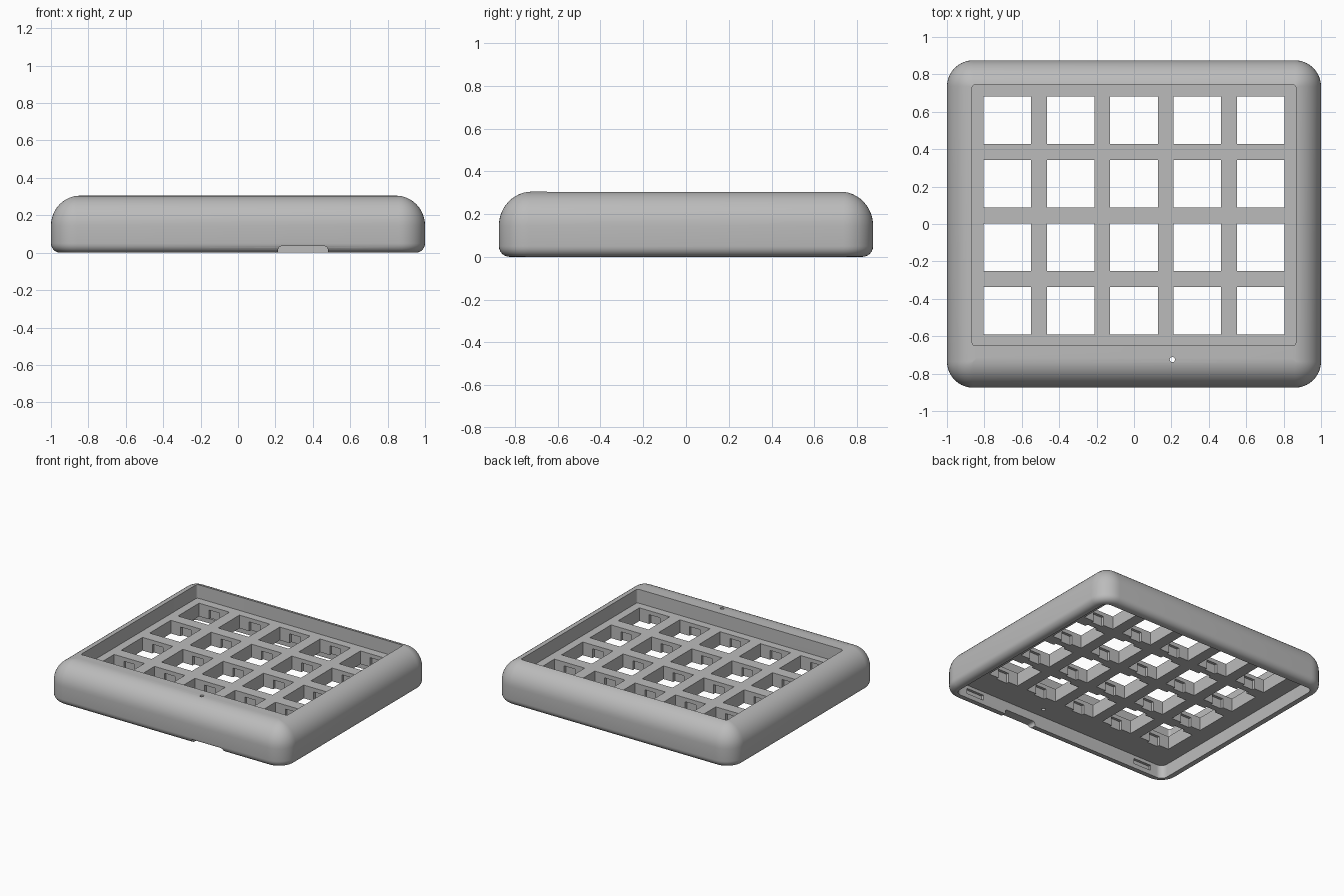
import bpy, bmesh, math
from mathutils import Matrix, Vector

cube = bpy.data.objects.get("Cube")
if cube:
    bpy.data.objects.remove(cube, do_unlink=True)

grey = bpy.data.materials.new("plain grey")
grey.use_nodes = True
colour = (0.5, 0.5, 0.5, 1)
grey.diffuse_color = colour
grey.node_tree.nodes["Principled BSDF"].inputs["Base Color"].default_value = colour

HALF_X, HALF_Y, HEIGHT = 1.0, 0.875, 0.305
PLATE_TOP, PLATE_BOTTOM = 0.2, 0.1


def make_object(name, bm):
    bmesh.ops.recalc_face_normals(bm, faces=bm.faces)
    mesh = bpy.data.meshes.new(name)
    bm.to_mesh(mesh)
    bm.free()
    mesh.materials.append(grey)
    obj = bpy.data.objects.new(name, mesh)
    bpy.context.collection.objects.link(obj)
    return obj


def ring(bm, x0, x1, y0, y1, r, z, steps=10):
    """Rounded rectangle of vertices at height z."""
    corners = [(x1 - r, y1 - r), (x0 + r, y1 - r), (x0 + r, y0 + r), (x1 - r, y0 + r)]
    verts = []
    for i, (cx, cy) in enumerate(corners):
        for k in range(steps + 1):
            a = math.pi / 2 * (i + k / steps)
            verts.append(bm.verts.new((cx + r * math.cos(a), cy + r * math.sin(a), z)))
    return verts


def loft(name, sections):
    """Closed solid through a stack of rounded rectangles."""
    bm = bmesh.new()
    rings = [ring(bm, *s) for s in sections]
    n = len(rings[0])
    for low, high in zip(rings, rings[1:]):
        for i in range(n):
            j = (i + 1) % n
            bm.faces.new((low[i], low[j], high[j], high[i]))
    bm.faces.new(rings[0][::-1])
    bm.faces.new(rings[-1])
    return make_object(name, bm)


def boxes(name, items):
    """Several separate boxes, each given as centre and size."""
    bm = bmesh.new()
    for centre, size in items:
        m = Matrix.Translation(centre) @ Matrix.Diagonal((*size, 1))
        bmesh.ops.create_cube(bm, size=1, matrix=m)
    return make_object(name, bm)


def cut(target, cutter):
    cutter.hide_render = True
    mod = target.modifiers.new("cut", 'BOOLEAN')
    mod.operation, mod.solver, mod.object = 'DIFFERENCE', 'EXACT', cutter
    bpy.context.view_layer.objects.active = target
    bpy.ops.object.modifier_apply(modifier=mod.name)
    bpy.data.objects.remove(cutter, do_unlink=True)


# Outer body: small rounding below, large rounding above
profile = []
for k in range(7):
    a = math.pi / 2 * k / 6
    profile.append((0.05 * (1 - math.sin(a)), 0.05 * (1 - math.cos(a))))
for k in range(13):
    a = math.pi / 2 * k / 12
    profile.append((0.155 * (1 - math.cos(a)), HEIGHT - 0.16 * (1 - math.sin(a))))
case = loft("keypad_case", [
    (-HALF_X + d, HALF_X - d, -HALF_Y + d, HALF_Y - d, max(0.14 - d, 0.004), z)
    for d, z in profile])

# Recess above the plate and cavity below it
cut(case, loft("recess_cutter", [(-0.865, 0.865, -0.65, 0.745, 0.015, z)
                                 for z in (PLATE_TOP, 0.5)]))
cut(case, loft("cavity_cutter", [(-0.93, 0.93, -0.805, 0.805, 0.05, z)
                                 for z in (-0.2, PLATE_BOTTOM)]))

# Switch openings, with clip pockets in their front and back walls
cells = [(-0.677 + 0.3385 * i, -0.463 + 0.3395 * j) for i in range(5) for j in range(4)]
cut(case, boxes("opening_cutter", [((x, y, 0.15), (0.254, 0.254, 0.3)) for x, y in cells]))
cut(case, boxes("clip_cutter", [((x, y, 0.11), (0.09, 0.295, 0.12)) for x, y in cells]))

# Cable notch in the front rim
notch = loft("notch_cutter", [(0.215, 0.48, -0.04, 0.035, 0.018, z) for z in (0.78, 1.0)])
notch.data.transform(Matrix.Rotation(math.pi / 2, 4, 'X'))
cut(case, notch)

# Snap slots inside the front and back walls
cut(case, boxes("slot_cutter", [((x, y, 0.055), (0.15, 0.04, 0.04))
                                for x in (-0.75, 0.75) for y in (-0.805, 0.805)]))

# Small indicator light hole
bm = bmesh.new()
bmesh.ops.create_cone(bm, cap_ends=True, segments=20, radius1=0.014, radius2=0.014, depth=1,
                      matrix=Matrix.Translation((0.205, -0.725, 0.2)))
cut(case, make_object("light_hole_cutter", bm))

bpy.ops.object.select_all(action='DESELECT')
case.select_set(True)
bpy.context.view_layer.objects.active = case
bpy.ops.object.shade_smooth_by_angle(angle=math.radians(30))
